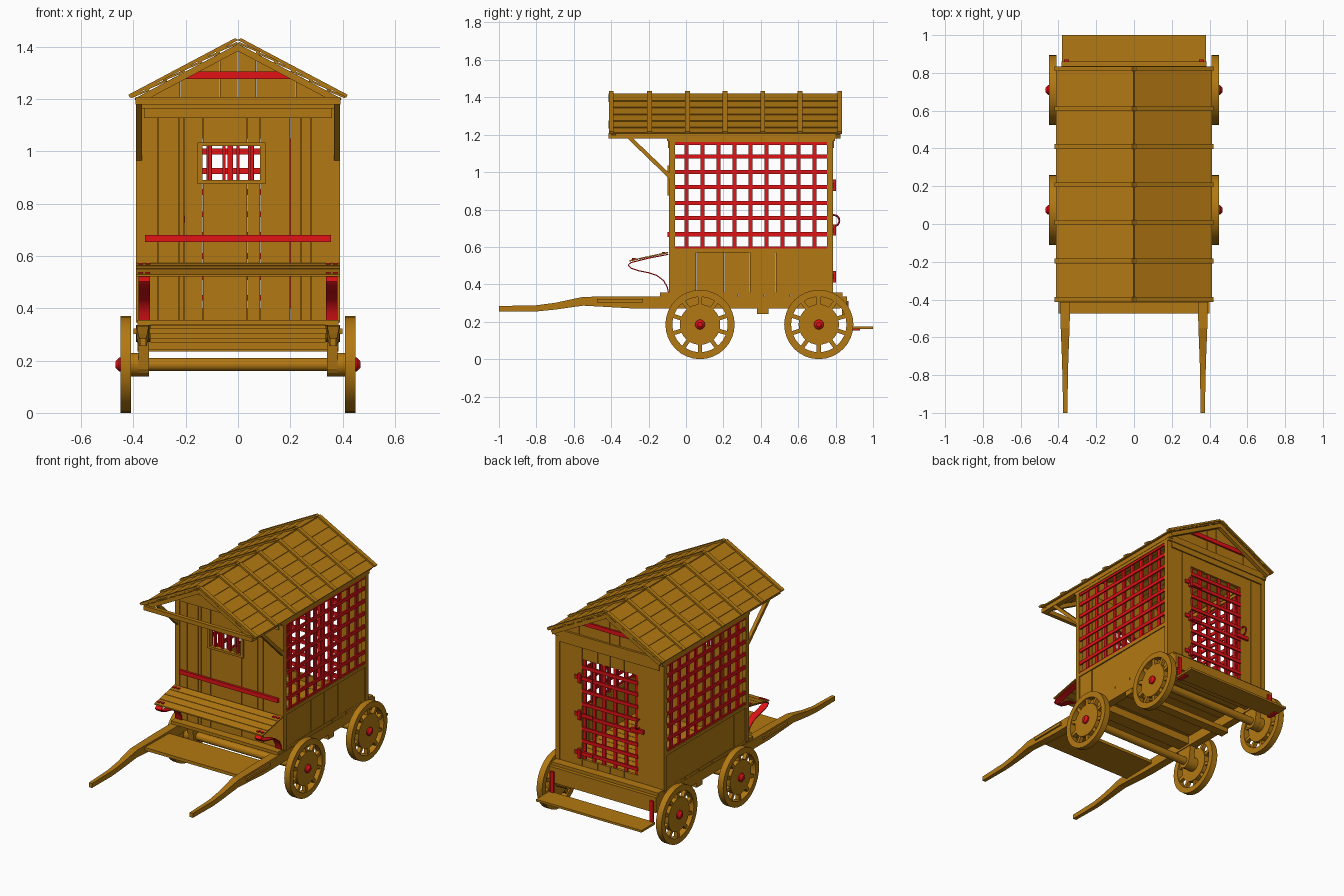
import bpy, bmesh, math, random
from mathutils import Vector

if "Cube" in bpy.data.objects:
    bpy.data.objects.remove(bpy.data.objects["Cube"])
random.seed(4)

def material(name, col):
    m = bpy.data.materials.new(name)
    m.diffuse_color = (*col, 1)
    m.use_nodes = True
    m.node_tree.nodes["Principled BSDF"].inputs["Base Color"].default_value = m.diffuse_color
    return m
WOOD = material("wood", (0.45, 0.19, 0.006))
RED = material("red_paint", (0.75, 0.006, 0.008))

def finish(name, bm, mat, smooth=False):
    bmesh.ops.recalc_face_normals(bm, faces=bm.faces)
    me = bpy.data.meshes.new(name)
    bm.to_mesh(me)
    bm.free()
    me.materials.append(mat)
    ob = bpy.data.objects.new(name, me)
    bpy.context.collection.objects.link(ob)
    if smooth:
        bpy.ops.object.select_all(action='DESELECT')
        ob.select_set(True)
        bpy.context.view_layer.objects.active = ob
        bpy.ops.object.shade_smooth_by_angle(angle=math.radians(35))
    return ob

def loft(bm, rings):
    """Closed solid through a list of equal-length point rings."""
    vs = [[bm.verts.new(p) for p in r] for r in rings]
    n = len(vs[0])
    for a, b in zip(vs, vs[1:]):
        for i in range(n):
            bm.faces.new((a[i], a[(i+1) % n], b[(i+1) % n], b[i]))
    bm.faces.new(vs[0])
    bm.faces.new(vs[-1])

def prism(bm, pts, axis, a, b):
    """Extrude a 2D profile from a to b along x (profile y,z) or y (profile x,z)."""
    put = (lambda p, t: (t, p[0], p[1])) if axis == 'x' else (lambda p, t: (p[0], t, p[1]))
    loft(bm, [[put(p, a) for p in pts], [put(p, b) for p in pts]])

def box(bm, x, y, z):
    prism(bm, [(x[0], z[0]), (x[1], z[0]), (x[1], z[1]), (x[0], z[1])], 'y', *y)

def boxes(name, items, mat=WOOD):
    bm = bmesh.new()
    for it in items:
        box(bm, *it)
    return finish(name, bm, mat)

def both(x, y, z):
    """Box bounds mirrored on both sides of x = 0."""
    return [(x, y, z), ((-x[1], -x[0]), y, z)]

def disc(r, n=32):
    return [(r*math.cos(2*math.pi*i/n), r*math.sin(2*math.pi*i/n)) for i in range(n)]

# Wheels: rim, spokes, hub disc and red cap
R = 0.185
for label, cy in (("front", 0.075), ("rear", 0.71)):
    for side, s in (("right", 1), ("left", -1)):
        def ring(x, r):
            return [(s*x, cy+a, R+b) for a, b in disc(r)]
        bm = bmesh.new()
        vs = [[bm.verts.new(p) for p in ring(x, r)]
              for x, r in ((.41, .185), (.45, .185), (.45, .148), (.41, .148))]
        for k in range(4):
            a, b = vs[k], vs[(k+1) % 4]
            for i in range(32):
                bm.faces.new((a[i], a[(i+1) % 32], b[(i+1) % 32], b[i]))
        finish(f"{label}_{side}_wheel_rim", bm, WOOD, True)
        bm = bmesh.new()
        loft(bm, [ring(.413, .108), ring(.446, .108)])
        loft(bm, [ring(.38, .045), ring(.413, .045)])
        for k in range(10):
            t = 2*math.pi*k/10 + math.pi/2
            u, v = Vector((math.cos(t), math.sin(t))), Vector((-math.sin(t), math.cos(t)))
            q = [u*.09-v*.011, u*.155-v*.011, u*.155+v*.011, u*.09+v*.011]
            prism(bm, [(cy+p.x, R+p.y) for p in q], 'x', s*.418, s*.442)
        finish(f"{label}_{side}_wheel_spokes", bm, WOOD, True)
        bm = bmesh.new()
        loft(bm, [ring(.44, .026), ring(.455, .026), ring(.468, .012)])
        finish(f"{label}_{side}_hub_cap", bm, RED, True)
        # Axle hanger under the rail
        bm = bmesh.new()
        arc = [(cy+.045*math.cos(a), R+.045*math.sin(a)) for a in
               [math.pi+math.pi*i/8 for i in range(9)]]
        prism(bm, arc+[(cy+.06, .28), (cy-.06, .28)], 'x', s*.34, s*.38)
        finish(f"{label}_{side}_axle_hanger", bm, WOOD)
    bm = bmesh.new()
    loft(bm, [[(x, cy+a, R+b) for a, b in disc(.025, 20)] for x in (-.415, .415)])
    finish(f"{label}_axle", bm, WOOD, True)

# Shafts running back into the chassis rails
SECT = [(-1, .352, .375, .255, .284), (-.8, .35, .379, .255, .288), (-.7, .347, .382, .265, .301),
        (-.55, .341, .388, .286, .333), (-.3, .335, .39, .272, .336), (.82, .335, .385, .27, .336),
        (.86, .335, .385, .295, .336)]
for side, s in (("right", 1), ("left", -1)):
    bm = bmesh.new()
    loft(bm, [[(s*a, y, c), (s*b, y, c), (s*b, y, d), (s*a, y, d)] for y, a, b, c, d in SECT])
    finish(f"{side}_shaft", bm, WOOD)
boxes("foot_board", [((-.4, .4), (-.475, -.23), (.302, .322))])
boxes("cross_beams", [((-.385, .385), (.38, .44), (.24, .272)),
                      ((-.335, .335), (.03, .12), (.285, .335)), ((-.335, .335), (.665, .755), (.285, .335))])
boxes("floor_planks", [((-.385, .385), (-.14+i*.14, -.14+i*.14+.137), (.336, .356)) for i in range(7)])

# Rear board and step
boxes("rear_board", [((-.385, .385), (.835, .86), (.235, .336))])
boxes("rear_step", [((-.38, .38), (.86, 1.0), (.16, .174))])
boxes("step_brackets", both((.345, .37), (.858, .87), (.17, .31)) + both((.345, .37), (.858, .93), (.152, .161)), RED)

# Body frame
Y0, Y1 = -.09, .785
frame = both((.36, .39), (Y0, Y0+.03), (.345, 1.19)) + both((.36, .39), (Y1-.03, Y1), (.345, 1.19))
frame += both((.365, .39), (Y0, Y1), (.57, .592)) + both((.365, .39), (Y0, Y1), (1.16, 1.19))
frame += both((.36, .392), (-.415, .80), (1.18, 1.208))
frame += [((-.39, .39), (y, y+.03), (1.165, 1.208)) for y in (Y0-.012, Y1-.018)]
frame += [((-.36, .36), (y, y+.01), (1.128, 1.165)) for y in (Y0-.006, Y1-.004)]
frame += [((-.39, .39), (-.415, -.39), (1.18, 1.208))]
boxes("body_frame", frame)

# Plank end walls with a window in front and a doorway behind
def end_wall(name, edges, y, hole):
    hx0, hx1, hz0, hz1 = hole
    items = []
    for a, b in zip(edges, edges[1:]):
        o = random.uniform(0, .005)
        x, yy = (a+.001, b-.001), (y+o, y+o+.018)
        if hx0-1e-4 <= a and b <= hx1+1e-4:
            items += [(x, yy, (.34, hz0)), (x, yy, (hz1, 1.19))]
        else:
            items.append((x, yy, (.34, 1.19)))
    boxes(name, items)
WIN, DOOR = (-.135, .085, .89, 1.02), (-.2, .2, .40, 1.05)
end_wall("front_wall", [-.36, -.305, -.225, -.205, -.135, .035, .085, .2, .24, .28, .36], Y0+.003, WIN)
end_wall("rear_wall", [-.36, -.28, -.2, -.1, 0, .09, .2, .27, .36], Y1-.025, DOOR)

# Window frame and bars
boxes("window_frame", [((-.155, .105), (Y0-.008, Y0+.004), (1.02, 1.034)), ((-.155, .105), (Y0-.008, Y0+.004), (.876, .89)),
                       ((-.155, -.135), (Y0-.008, Y0+.004), (.89, 1.02)), ((.085, .105), (Y0-.008, Y0+.004), (.89, 1.02))])
boxes("window_bars", [((x-.006, x+.006), (Y0+.006, Y0+.018), (.885, 1.025)) for x in (-.108, -.054, 0, .054)], RED)

# Side panels, upper lattices
items = []
e = [-.06, .055, .205, .34, .48, .62, .757]
for a, b in zip(e, e[1:]):
    o = random.uniform(0, .005)
    items += both((.362+o, .38+o), (a+.001, b-.001), (.345, .572))
boxes("side_panels", items)
items = []
for i in range(9):
    y = .003+i*.0855
    items += both((.368, .378), (y-.0115, y+.0115), (.58, 1.175))
for z in (.592, .668, .754, .834, .92, 1.0, 1.083, 1.157):
    items += both((.376, .386), (-.065, .76), (z-.011, z+.011))
boxes("side_lattice", items, RED)

# Rear door lattice, hinges and ring latch
items = [((x-.011, x+.011), (.764, .775), (.40, 1.05)) for x in (-.19, -.11, -.03, .05, .12, .19)]
items += [((-.2, .2), (.774, .785), (z-.011, z+.011)) for z in (.44, .52, .6, .68, .76, .845, .925, 1.0)]
boxes("door_lattice", items, RED)
boxes("door_hinges", [b for z in (.44, .69, .93) for b in
      (((.12, .25), (.784, .792), (z-.012, z+.012)), ((.2, .22), (.784, .803), (z-.03, z+.03)))], RED)
bpy.ops.mesh.primitive_torus_add(major_radius=.03, minor_radius=.005, major_segments=24, minor_segments=8,
                                 location=(-.21, .79, .74), rotation=(0, math.pi/2, 0))
latch = bpy.context.object
latch.name = "door_ring"
latch.data.materials.append(RED)
boxes("door_latch", [((-.25, -.16), (.784, .798), (.685, .71))], RED)

# Gables and painted bands
RZ, SL = 1.412, .53
def under(x):
    return RZ - SL*abs(x)
for label, y in (("front", Y0), ("rear", Y1-.018)):
    bm = bmesh.new()
    g = [-.385, -.22, -.07, 0, .07, .22, .385]
    for a, b in zip(g, g[1:]):
        o = random.uniform(0, .003)
        prism(bm, [(a+.001, 1.19), (b-.001, 1.19), (b-.001, under(b)), (a+.001, under(a))], 'y', y+o, y+o+.015)
    finish(f"{label}_gable", bm, WOOD)
    bm = bmesh.new()
    w0, w1 = (RZ-1.278)/SL, (RZ-1.305)/SL
    f = y-.01 if label == "front" else y+.016
    prism(bm, [(-w0, 1.278), (w0, 1.278), (w1, 1.305), (-w1, 1.305)], 'y', f, f+.012)
    finish(f"{label}_gable_band", bm, RED)
boxes("front_wall_band", [((-.355, .355), (Y0-.01, Y0+.005), (.653, .68))], RED)

# Roof: overlapping boards, battens and end rafters
L = math.hypot(.405, .405*SL)
def slope(s, t, h):
    c, k = .405/L, .405*SL/L
    return (s*(t*c+h*k), RZ-t*k+h*c)
bm, bat, raf = bmesh.new(), bmesh.new(), bmesh.new()
for s in (1, -1):
    for i in range(6):
        a, b = L*i/6, min(L*(i+1)/6+.014, L)
        e0, e1 = random.uniform(0, .012), random.uniform(0, .012)
        prism(bm, [slope(s, a, 0), slope(s, b, .007), slope(s, b, .015), slope(s, a, .008)], 'y', -.415+e0, .835-e1)
    for y in (-.40, -.195, .008, .208, .41, .61, .822):
        prism(bat, [slope(s, -.008, .012), slope(s, L+.004, .012), slope(s, L+.004, .024), slope(s, 0, .024)], 'y', y-.013, y+.013)
    for y in (-.40, .80):
        prism(raf, [slope(s, 0, 0), slope(s, L-.01, 0), slope(s, L-.01, -.025), slope(s, 0.014, -.025)], 'y', y, y+.025)
finish("roof_boards", bm, WOOD)
finish("roof_battens", bat, WOOD)
finish("end_rafters", raf, WOOD)

# Canopy braces
bm = bmesh.new()
for s in (1, -1):
    prism(bm, [(-.315, 1.182), (-.285, 1.182), (-.085, .99), (-.085, .96)], 'x', s*.368, s*.39)
finish("canopy_braces", bm, WOOD)

# Driver's seat boards, curved red brackets and bolts
def seat(t, h):
    return (-.095-.21*t, .566-.045*t+h)
bm = bmesh.new()
for i in range(4):
    a, b = i/4+.008, (i+1)/4-.008
    prism(bm, [seat(a, 0), seat(b, 0), seat(b, .008), seat(a, .008)], 'x', -.39, .39)
finish("seat_boards", bm, WOOD)
curve = [(-.095, .56), (-.2, .54), (-.295, .516), (-.309, .503), (-.295, .487), (-.25, .472), (-.2, .462),
         (-.155, .447), (-.12, .42), (-.1, .385), (-.093, .35)]
bm = bmesh.new()
for s in (1, -1):
    rings = []
    for i, p in enumerate(curve):
        d = Vector(curve[min(i+1, len(curve)-1)])-Vector(curve[max(i-1, 0)])
        n = Vector((-d.y, d.x)).normalized()*.003
        rings.append([(s*x, p[0]+k*n.x, p[1]+k*n.y) for x, k in ((.337, 1), (.38, 1), (.38, -1), (.337, -1))])
    loft(bm, rings)
finish("seat_brackets", bm, RED, True)
boxes("seat_bolts", [b for t in (.12, .88) for x in (.345, .372)
      for b in both((x-.009, x+.009), (seat(t, 0)[0]-.009, seat(t, 0)[0]+.009), (seat(t, .004)[1], seat(t, .013)[1]))], RED)
